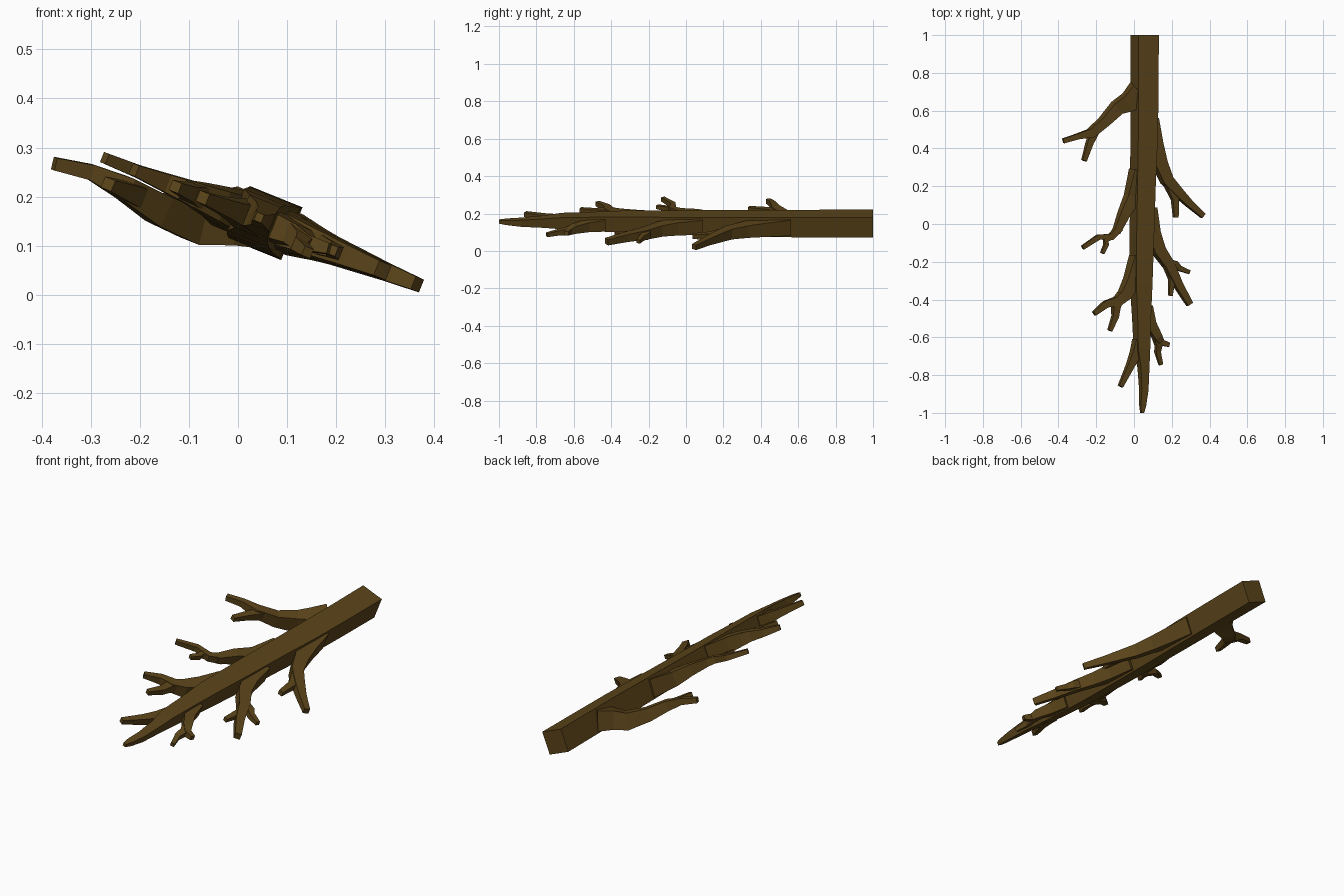
import bpy, bmesh
from math import tan, sin, cos, radians
from mathutils import Vector

TILT = radians(22)                       # the whole bough is rolled about its length
UP = Vector((sin(TILT), 0, cos(TILT)))   # normal of the branching plane
CX, CZ = 0.056, 0.146

bark = bpy.data.materials.new("bark")
bark.diffuse_color = (0.105, 0.058, 0.010, 1)


def limb(name, pts):
    """Square-section tapering limb; pts are (x, y, half width, half height, z offset)."""
    path = [Vector((x, y, CZ - tan(TILT) * (x - CX) + dz)) for x, y, _, _, dz in pts]
    bm = bmesh.new()
    rings = []
    for i, p in enumerate(path):
        t = (path[min(i + 1, len(path) - 1)] - path[max(i - 1, 0)]).normalized()
        side = t.cross(UP).normalized()
        up = side.cross(t).normalized()
        a, b = pts[i][2], pts[i][3]
        rings.append([bm.verts.new(p + side * a * s + up * b * u)
                      for s, u in ((1, 1), (-1, 1), (-1, -1), (1, -1))])
    for r, q in zip(rings, rings[1:]):
        for k in range(4):
            bm.faces.new((r[k], r[(k + 1) % 4], q[(k + 1) % 4], q[k]))
    bm.faces.new(rings[0])
    bm.faces.new(rings[-1][::-1])
    bmesh.ops.recalc_face_normals(bm, faces=bm.faces)
    me = bpy.data.meshes.new(name)
    bm.to_mesh(me)
    bm.free()
    me.materials.append(bark)
    ob = bpy.data.objects.new(name, me)
    bpy.context.collection.objects.link(ob)


def twig(name, pts, r0, r1, dz=None):
    """Limb with evenly tapering thickness."""
    n = len(pts) - 1
    rs = [r0 + (r1 - r0) * i / n for i in range(n + 1)]
    limb(name, [(x, y, r, r, dz[i] if dz else 0) for i, ((x, y), r) in enumerate(zip(pts, rs))])


# main stem
limb("stem", [(.056, 1, .058, .058, 0), (.056, .72, .057, .057, 0), (.054, .48, .056, .056, 0),
              (.047, .2, .052, .053, 0), (.042, -.05, .050, .050, 0), (.038, -.32, .046, .046, .003),
              (.040, -.5, .038, .040, .005), (.042, -.66, .034, .034, .008),
              (.050, -.76, .024, .026, .008), (.052, -.88, .019, .019, .006),
              (.046, -.96, .015, .013, .006), (.043, -1, .008, .009, .006)])

# left branches
limb("branch_left_1", [(.03, .70, .06, .05, 0), (-.03, .645, .046, .046, -.025),
                       (-.09, .615, .034, .042, -.055), (-.16, .54, .026, .032, -.06),
                       (-.23, .48, .024, .025, -.045), (-.30, .463, .015, .016, -.04),
                       (-.375, .44, .013, .013, -.053)])
twig("twig_left_1", [(-.20, .51), (-.235, .43), (-.265, .335)], .022, .012, [-.05, -.05, -.05])
twig("branch_left_2", [(.03, .28), (-.01, .14), (-.055, .05), (-.095, -.045)], .045, .018,
     [0, -.01, 0, 0])
twig("twig_left_2a", [(-.08, -.02), (-.12, -.068), (-.19, -.07), (-.272, -.125)], .02, .011)
twig("twig_left_2b", [(-.115, -.06), (-.15, -.085), (-.148, -.11), (-.168, -.155)], .016, .010)
twig("branch_left_3", [(.03, -.18), (-.01, -.30), (-.05, -.375), (-.09, -.41), (-.15, -.425), (-.212, -.475)],
     .045, .012)
twig("twig_left_3", [(-.06, -.375), (-.095, -.43), (-.10, -.49), (-.128, -.565)], .026, .011)
twig("branch_left_4", [(.03, -.62), (.01, -.68), (-.02, -.75), (-.072, -.86)], .032, .012)

# right branches
twig("branch_right_1", [(.075, .55), (.105, .42), (.135, .32), (.175, .23), (.235, .165), (.29, .11), (.366, .043)],
     .045, .014)
twig("twig_right_1", [(.185, .21), (.217, .13), (.221, .035)], .023, .012)
twig("branch_right_2", [(.07, .08), (.095, -.05), (.13, -.14), (.185, -.22), (.235, -.325), (.295, -.425)],
     .042, .016)
twig("twig_right_2a", [(.17, -.205), (.22, -.215), (.24, -.235), (.293, -.255)], .022, .010)
twig("twig_right_2b", [(.175, -.21), (.20, -.29), (.192, -.38)], .022, .010)
twig("branch_right_3", [(.06, -.44), (.085, -.53), (.125, -.60), (.145, -.628), (.186, -.64)],
     .032, .011, [0, 0, 0, -.006, 0])
twig("twig_right_3", [(.115, -.585), (.13, -.64), (.125, -.68), (.142, -.745)], .021, .010,
     [0, -.01, -.018, -.025])
